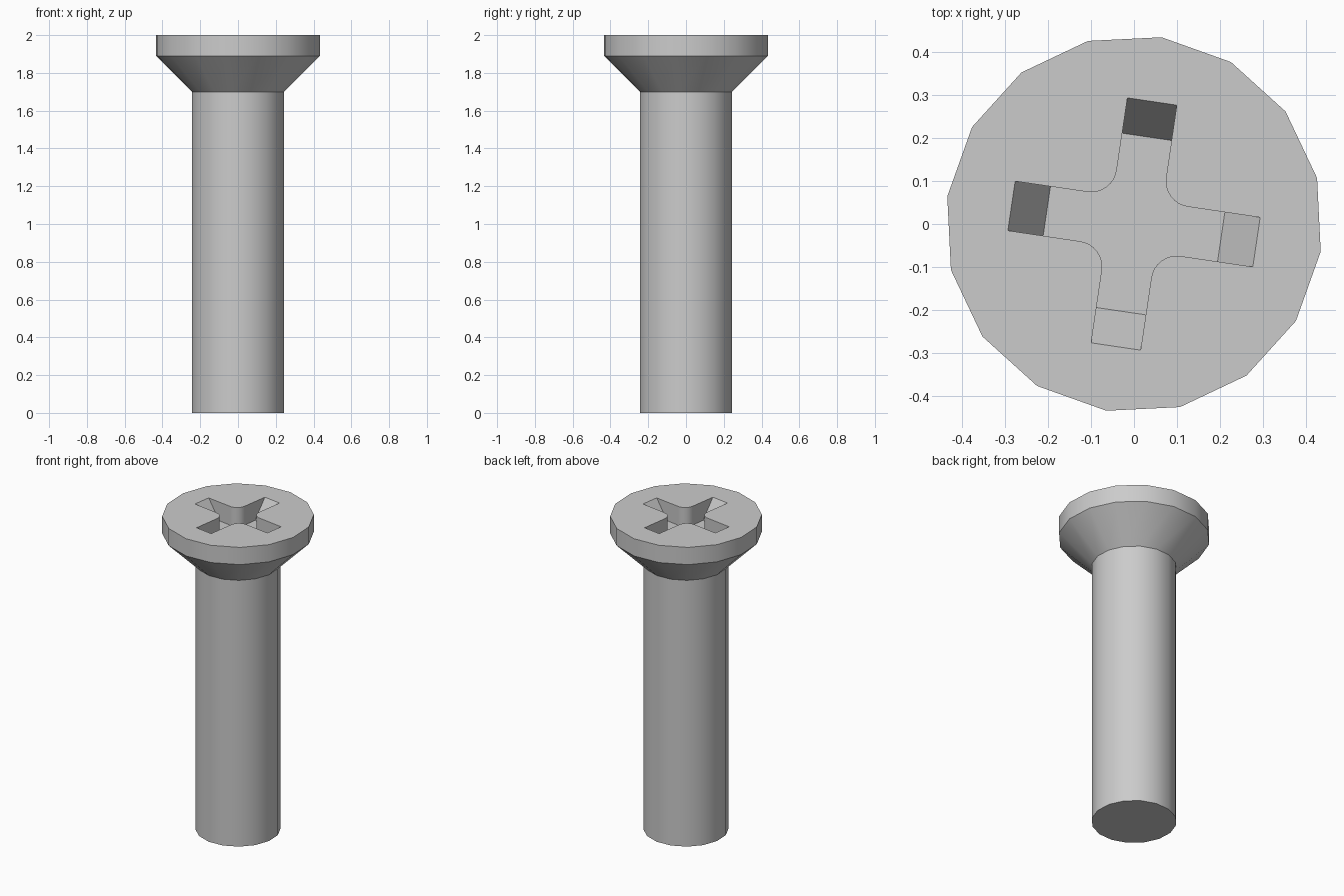
import bpy, bmesh
from math import radians, cos, sin, pi
from mathutils import Vector, Matrix

SIDES = 16
TURN = radians(-8.4)
TOP = 2.0
RECESS_DEPTH = 0.12

default = bpy.data.objects.get("Cube")
if default:
    bpy.data.objects.remove(default, do_unlink=True)

steel = bpy.data.materials.new("steel grey")
steel.use_nodes = True
grey = (0.6, 0.6, 0.6, 1)
steel.diffuse_color = grey
steel.node_tree.nodes["Principled BSDF"].inputs["Base Color"].default_value = grey


def loft(name, rings):
    """Closed solid through rings of equal point count, bottom to top."""
    bm = bmesh.new()
    loops = [[bm.verts.new(p) for p in ring] for ring in rings]
    for low, high in zip(loops, loops[1:]):
        n = len(low)
        for i in range(n):
            j = (i + 1) % n
            bm.faces.new((low[i], low[j], high[j], high[i]))
    bm.faces.new(loops[0][::-1])
    bm.faces.new(loops[-1])
    bmesh.ops.recalc_face_normals(bm, faces=bm.faces[:])
    bm.transform(Matrix.Rotation(TURN, 4, 'Z'))
    mesh = bpy.data.meshes.new(name)
    bm.to_mesh(mesh)
    bm.free()
    mesh.materials.append(steel)
    obj = bpy.data.objects.new(name, mesh)
    bpy.context.collection.objects.link(obj)
    return obj


def circle(radius, z):
    return [Vector((radius * cos(2 * pi * i / SIDES), radius * sin(2 * pi * i / SIDES), z))
            for i in range(SIDES)]


def cross(reach, z, half=0.058, fillet=0.06, steps=8):
    """Four-armed outline with rounded inner corners."""
    points = []
    centre = half + fillet
    for quarter in range(4):
        spin = Matrix.Rotation(quarter * pi / 2, 3, 'Z')
        arm = [(reach, -half), (reach, half)]
        for s in range(steps + 1):
            a = -pi / 2 - s / steps * pi / 2
            arm.append((centre + fillet * cos(a), centre + fillet * sin(a)))
        points += [spin @ Vector((x, y, z)) for x, y in arm]
    return points


# Shaft and countersunk head, one turned profile
profile = [(0.247, 0), (0.247, 1.70), (0.439, 1.89), (0.439, TOP)]
screw = loft("screw_body", [circle(r, z) for r, z in profile])

# Cross recess with sloped arm ends
cutter = loft("recess_cutter", [cross(0.205, TOP - RECESS_DEPTH),
                                cross(0.288, TOP),
                                cross(0.288, TOP + 0.05)])
cutter.hide_render = True

cut = screw.modifiers.new("recess", 'BOOLEAN')
cut.operation = 'DIFFERENCE'
cut.solver = 'EXACT'
cut.object = cutter

bpy.ops.object.select_all(action='DESELECT')
screw.select_set(True)
bpy.context.view_layer.objects.active = screw
bpy.ops.object.modifier_apply(modifier=cut.name)
bpy.data.objects.remove(cutter, do_unlink=True)
bpy.ops.object.shade_smooth_by_angle(angle=radians(30))
